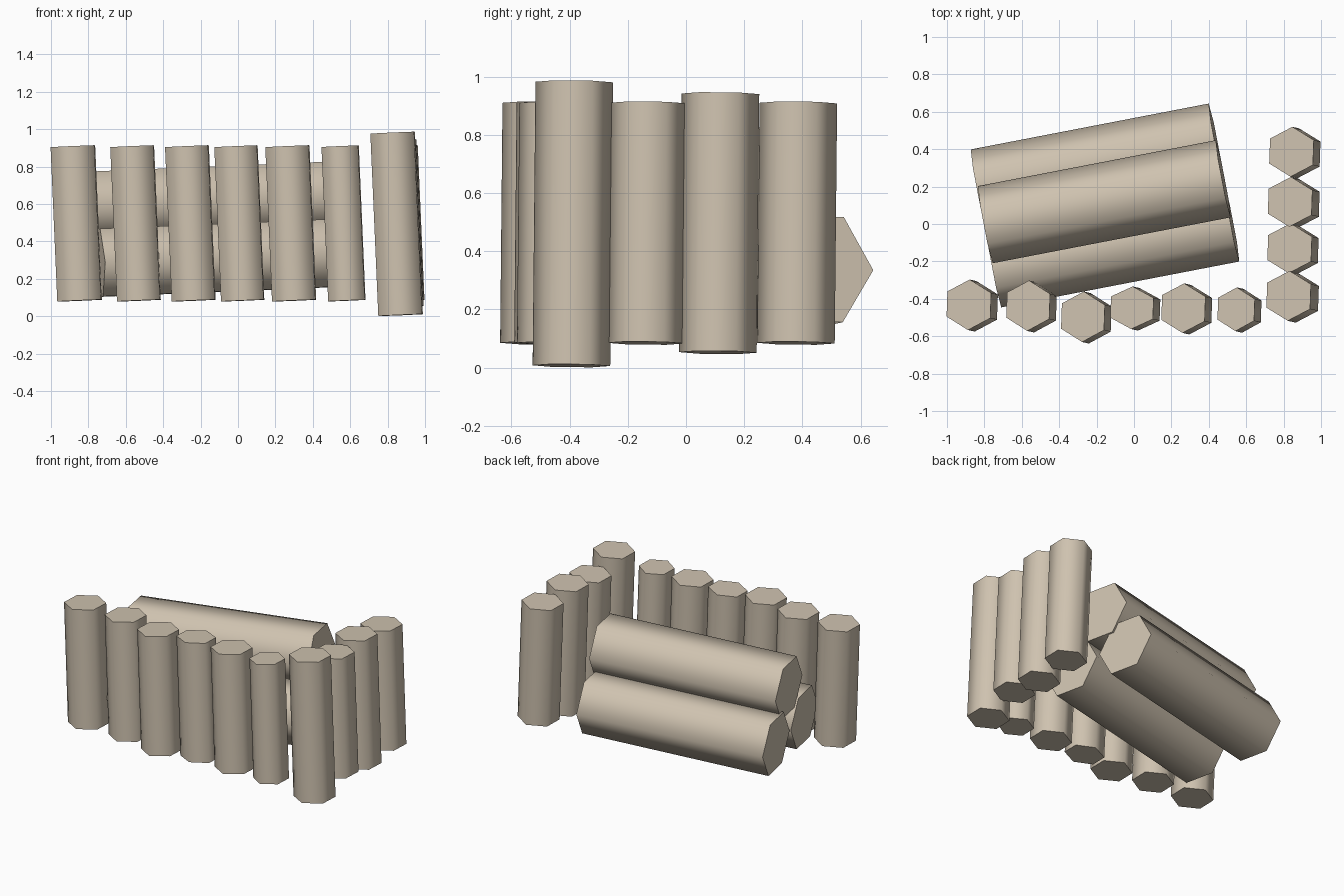
import bpy, bmesh, math
from mathutils import Matrix

if "Cube" in bpy.data.objects:
    bpy.data.objects.remove(bpy.data.objects["Cube"])

wood = bpy.data.materials.new("pale wood")
wood.diffuse_color = (0.62, 0.54, 0.43, 1)
wood.use_nodes = True
wood.node_tree.nodes["Principled BSDF"].inputs["Base Color"].default_value = wood.diffuse_color

# the whole set leans slightly
LEAN = Matrix.Rotation(-0.0435, 4, 'Y') @ Matrix.Rotation(-0.01, 4, 'X')


def hex_prism(name, centre, length, width_x, width_y, turn):
    """Six-sided smooth-shaded prism; points face +-y, flats face +-x."""
    bm = bmesh.new()
    rings = []
    for z in (-length / 2, length / 2):
        ring = []
        for i in range(6):
            a = math.radians(90 + 60 * i)
            ring.append(bm.verts.new((math.cos(a) * width_x / math.sqrt(3),
                                      math.sin(a) * width_y / 2, z)))
        rings.append(ring)
    low, high = rings
    bm.faces.new(low[::-1])
    bm.faces.new(high)
    for i in range(6):
        j = (i + 1) % 6
        bm.faces.new((low[i], low[j], high[j], high[i])).smooth = True
    # ends stay crisp, sides are shaded round
    for e in bm.edges:
        e.smooth = not any(len(f.verts) == 6 for f in e.link_faces)
    me = bpy.data.meshes.new(name)
    bm.to_mesh(me)
    bm.free()
    me.materials.append(wood)
    ob = bpy.data.objects.new(name, me)
    ob.matrix_world = Matrix.Translation(centre) @ LEAN @ turn
    bpy.context.collection.objects.link(ob)


POST_TURN = Matrix.Rotation(math.radians(-2), 4, 'Z')

# front row of posts: x, y, width across x, width across y
front = [(-0.865, -0.436, 0.234, 0.27), (-0.548, -0.441, 0.23, 0.27),
         (-0.255, -0.50, 0.23, 0.27), (0.007, -0.452, 0.228, 0.228),
         (0.282, -0.454, 0.232, 0.265), (0.564, -0.46, 0.196, 0.234)]
for n, (x, y, wx, wy) in enumerate(front, 1):
    hex_prism(f"front_post_{n}", (x, y, 0.4965), 0.826, wx, wy, POST_TURN)

# side row of posts: x, y, z, length
side = [(0.848, -0.389, 0.494, 0.976), (0.85, -0.134, 0.4965, 0.826),
        (0.854, 0.114, 0.4965, 0.89), (0.86, 0.382, 0.4965, 0.826)]
for n, (x, y, z, length) in enumerate(side, 1):
    hex_prism(f"side_post_{n}", (x, y, z), length, 0.234, 0.267, POST_TURN)

# stacked logs: two on the ground, one on top
LOG_TURN = Matrix.Rotation(math.radians(10.9), 4, 'Z') @ Matrix.Rotation(math.pi / 2, 4, 'Y')
for name, c in (("back_log", (-0.197, 0.315, 0.312)),
                ("front_log", (-0.113, -0.117, 0.312)),
                ("top_log", (-0.159, 0.119, 0.618))):
    hex_prism(name, c, 1.297, 0.362, 0.42, LOG_TURN)
